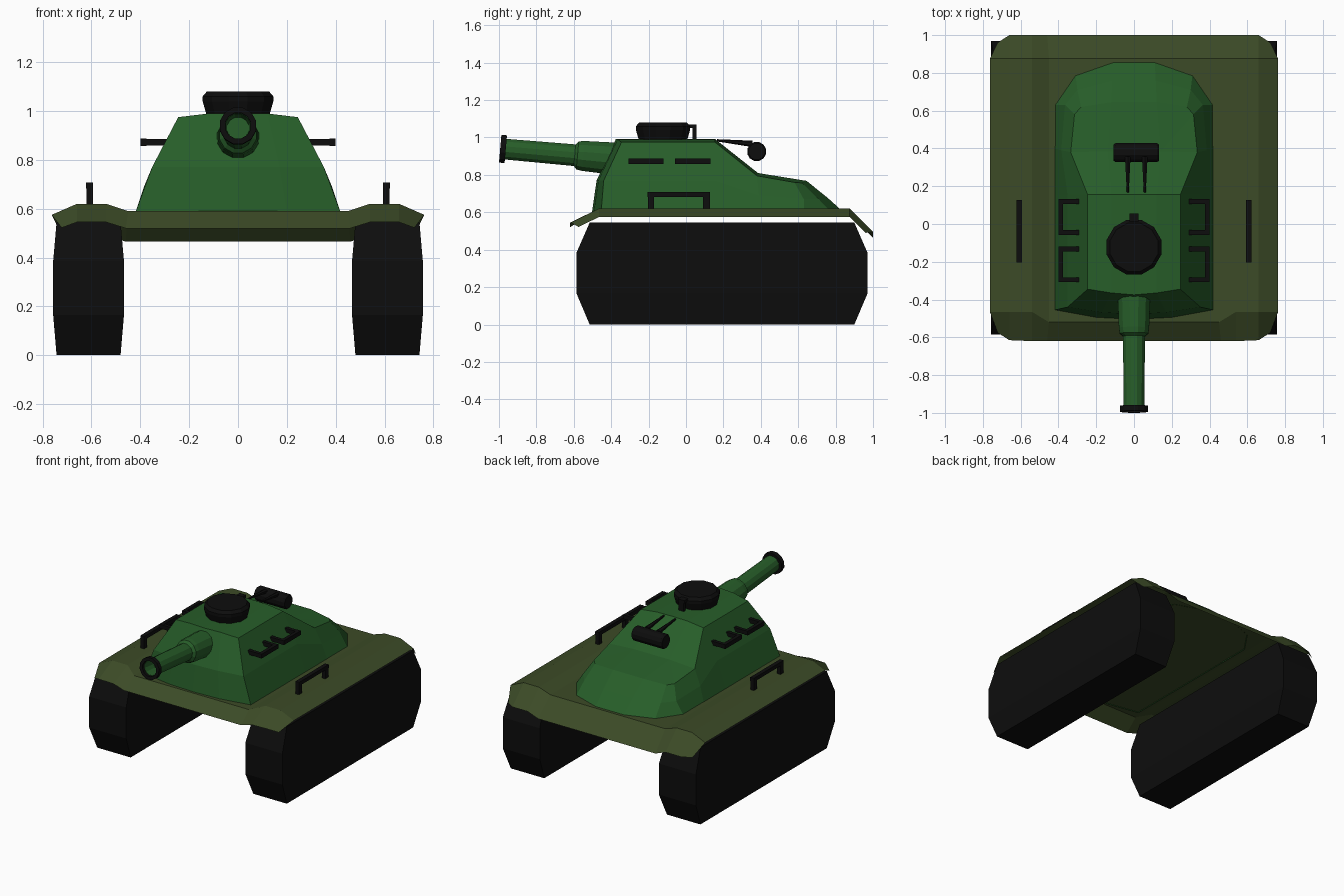
import bpy, bmesh, math
from mathutils import Vector


def material(name, rgb):
    m = bpy.data.materials.new(name)
    m.diffuse_color = (*rgb, 1)
    return m


GREEN = material("turret green", (0.02, 0.11, 0.022))
OLIVE = material("hull olive", (0.045, 0.07, 0.02))
BLACK = material("black", (0.004, 0.004, 0.004))


def make(name, verts, faces, mat, mirror=False, recalc=True):
    me = bpy.data.meshes.new(name)
    me.from_pydata([tuple(v) for v in verts], [], faces)
    if recalc:
        bm = bmesh.new()
        bm.from_mesh(me)
        bmesh.ops.recalc_face_normals(bm, faces=bm.faces)
        bm.to_mesh(me)
        bm.free()
    me.materials.append(mat)
    ob = bpy.data.objects.new(name, me)
    bpy.context.collection.objects.link(ob)
    if mirror:
        mod = ob.modifiers.new("mirror", 'MIRROR')
        mod.use_clip = True
    return ob


def boxes(name, spans, mat, mirror=False):
    """Several boxes in one object; each span is (x0, x1, y0, y1, z0, z1)."""
    verts, faces = [], []
    for x0, x1, y0, y1, z0, z1 in spans:
        b = len(verts)
        verts += [(x, y, z) for z in (z0, z1) for x, y in
                  ((x0, y0), (x1, y0), (x1, y1), (x0, y1))]
        faces += [(b + 3, b + 2, b + 1, b), (b + 4, b + 5, b + 6, b + 7)]
        faces += [(b + i, b + (i + 1) % 4, b + 4 + (i + 1) % 4, b + 4 + i) for i in range(4)]
    return make(name, verts, faces, mat, mirror)


def lathe(name, profile, mat, origin, axis, sides=12, closed=False):
    """Revolve (distance, radius) points around an axis."""
    q = Vector(axis).to_track_quat('Z', 'Y')
    verts, faces = [], []
    for t, r in profile:
        for i in range(sides):
            a = 2 * math.pi * (i + 0.5) / sides
            verts.append(Vector(origin) + q @ Vector((r * math.cos(a), r * math.sin(a), t)))
    n = len(profile)
    for k in range(n if closed else n - 1):
        a, b = k * sides, (k + 1) % n * sides
        for i in range(sides):
            j = (i + 1) % sides
            faces.append((a + i, a + j, b + j, b + i))
    if not closed:
        faces.append(tuple(range(sides))[::-1])
        faces.append(tuple(range((n - 1) * sides, n * sides)))
    return make(name, verts, faces, mat)


# Tracks: eight-sided side profile, slightly narrower at top and bottom
prof = [(-0.515, 0), (0.9, 0), (0.97, 0.165), (0.97, 0.385),
        (0.9, 0.545), (-0.515, 0.545), (-0.585, 0.385), (-0.585, 0.165)]
verts = []
for s in (-1, 1):
    for y, z in prof:
        half = 0.145 if 0.1 < z < 0.5 else 0.131
        verts.append((0.612 + s * half, y, z))
faces = [(i, (i + 1) % 8, 8 + (i + 1) % 8, 8 + i) for i in range(8)]
for o in (0, 8):
    faces += [(o, o + 1, o + 2, o + 7), (o + 7, o + 2, o + 3, o + 6), (o + 6, o + 3, o + 4, o + 5)]
make("tracks", verts, faces, BLACK, mirror=True)

# Hull deck: thin sheet with raised fenders and drooping front and rear lips
rows = [
    [(0, -0.62, 0.52), (0.46, -0.62, 0.52), (0.54, -0.62, 0.545), (0.66, -0.615, 0.545), (0.722, -0.575, 0.522)],
    [(0, -0.52, 0.59), (0.45, -0.52, 0.59), (0.54, -0.465, 0.62), (0.66, -0.465, 0.62), (0.763, -0.465, 0.575)],
    [(0, 0.875, 0.59), (0.45, 0.875, 0.59), (0.54, 0.875, 0.62), (0.66, 0.875, 0.62), (0.763, 0.875, 0.575)],
    [(0, 1.0, 0.465), (0.46, 1.0, 0.465), (0.54, 1.0, 0.495), (0.66, 1.0, 0.495), (0.722, 0.96, 0.49)],
]
faces = [(r * 5 + c, r * 5 + c + 1, r * 5 + c + 6, r * 5 + c + 5) for r in range(3) for c in range(4)]
make("hull_deck", [v for r in rows for v in r], faces, OLIVE, mirror=True, recalc=False)

# Turret: three half rings from base to shoulder, then roof and rear slope
base = [(0, -0.505), (0.2, -0.495), (0.42, -0.455), (0.42, 0.155), (0.42, 0.4),
        (0.42, 0.63), (0.31, 0.79), (0.11, 0.86), (0, 0.86)]
base = [(x, y, 0.585) for x, y in base]
mid = [(0, -0.478, 0.77), (0.17, -0.468, 0.77), (0.352, -0.44, 0.77), (0.352, 0.155, 0.77),
       (0.385, 0.39, 0.69), (0.365, 0.63, 0.67), (0.3, 0.71, 0.67), (0.115, 0.76, 0.675), (0, 0.76, 0.675)]
top = [(0, -0.375, 0.992), (0.12, -0.365, 0.99), (0.245, -0.345, 0.975), (0.245, 0.155, 0.975),
       (0.335, 0.38, 0.795), (0.315, 0.58, 0.76), (0.28, 0.62, 0.757), (0.12, 0.645, 0.768), (0, 0.645, 0.768)]
inner = [(0, 0.155, 0.992), (0.12, 0.155, 0.99), (0.14, 0.385, 0.81), (0, 0.385, 0.81)]
faces = [(r * 9 + c, r * 9 + c + 1, r * 9 + c + 10, r * 9 + c + 9) for r in range(2) for c in range(8)]
faces += [(18, 19, 28, 27), (19, 20, 21, 28), (27, 28, 29, 30), (28, 21, 22, 29),
          (30, 29, 25, 26), (29, 22, 23), (29, 23, 24, 25)]
make("turret", base + mid + top + inner, faces, GREEN, mirror=True)

# Gun: mantlet sleeve, barrel with recessed bore, black muzzle ring
gun_at, gun_dir = (0, -0.58, 0.904), (0, -0.996, 0.087)
lathe("gun_barrel", [(-0.27, 0.092), (-0.03, 0.083), (0, 0.078), (0.015, 0.06), (0.395, 0.057),
                     (0.395, 0.052), (0.3, 0.046)], GREEN, gun_at, gun_dir)
lathe("muzzle_ring", [(0.385, 0.054), (0.385, 0.077), (0.415, 0.077), (0.415, 0.054)],
      BLACK, gun_at, gun_dir, closed=True)

# Roof hatch with rear hinge
lathe("hatch", [(0.98, 0.132), (1.04, 0.15), (1.06, 0.15), (1.08, 0.132)], BLACK, (0, -0.123, 0), (0, 0, 1))
boxes("hatch_hinge", [(-0.025, 0.025, -0.02, 0.055, 1.05, 1.07), (-0.02, 0.02, 0.035, 0.055, 0.98, 1.06)], BLACK)

# Rear drum on two tapered brackets
lathe("rear_drum", [(-0.12, 0.045), (-0.11, 0.052), (0.11, 0.052), (0.12, 0.045)],
      BLACK, (0.012, 0.378, 0.925), (1, 0, 0))
for i, x in enumerate((-0.033, 0.057)):
    lathe(f"drum_bracket_{i + 1}", [(0, 0.017), (0.19, 0.006)], BLACK,
          (x, 0.355, 0.966), (0, -0.995, 0.1), sides=6)

# Turret grab handles, two per side
t = 0.025
spans = []
for y0, y1 in ((-0.307, -0.12), (-0.058, 0.132)):
    spans += [(0.4 - t, 0.4, y0, y1, 0.857, 0.887),
              (0.29, 0.39, y0, y0 + t, 0.858, 0.886), (0.29, 0.39, y1 - t, y1, 0.858, 0.886)]
boxes("turret_handles", spans, BLACK, mirror=True)

# Fender grab rails
boxes("fender_rails", [(0.593, 0.622, -0.205, 0.128, 0.682, 0.708),
                       (0.594, 0.621, -0.204, -0.172, 0.61, 0.69),
                       (0.594, 0.621, 0.09, 0.127, 0.61, 0.69)], BLACK, mirror=True)
